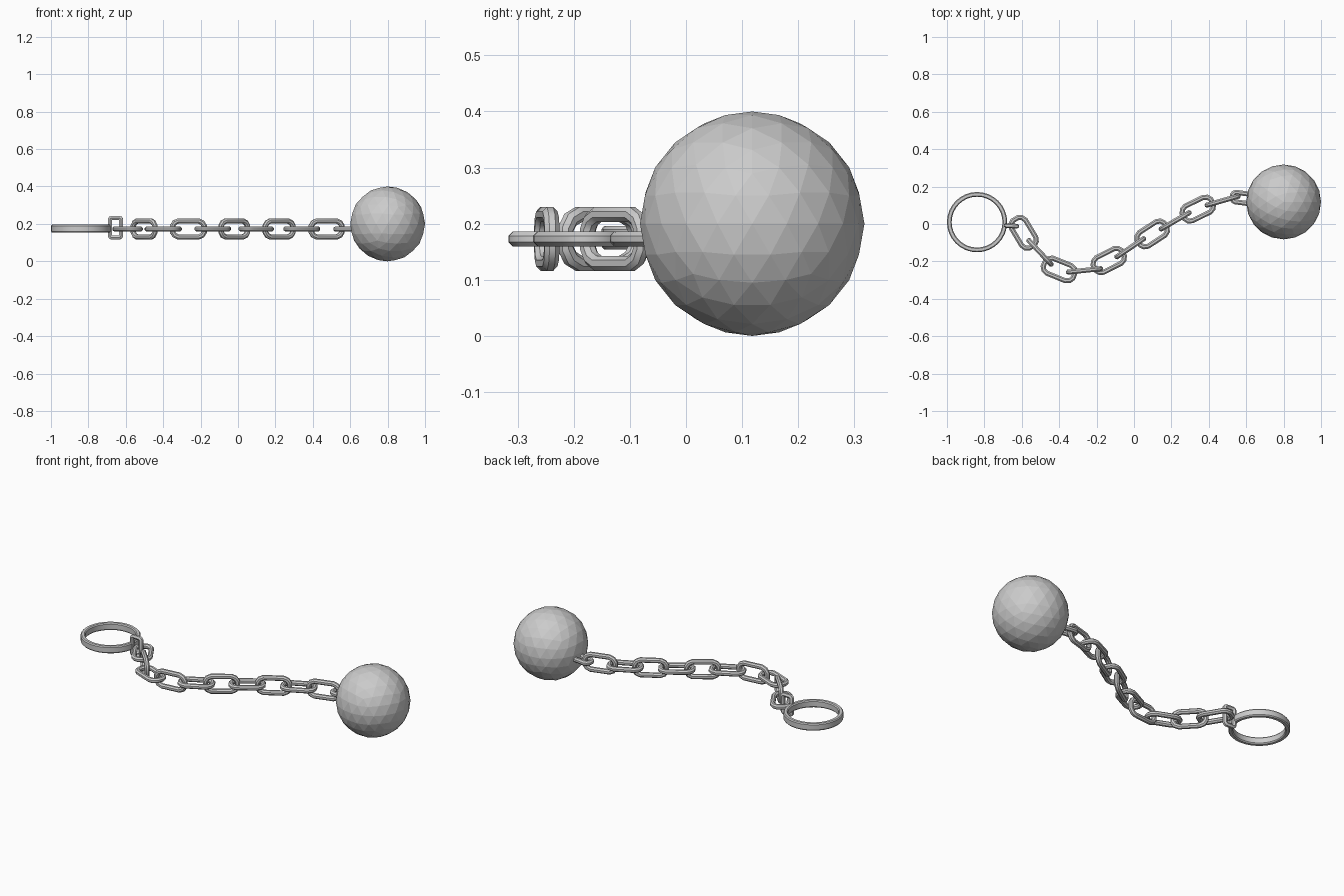
import bpy, bmesh, math
from mathutils import Vector, Matrix

if "Cube" in bpy.data.objects:
    bpy.data.objects.remove(bpy.data.objects["Cube"])

Z = 0.173


def finish(name, bm, matrix, angle=None):
    bmesh.ops.recalc_face_normals(bm, faces=bm.faces)
    bm.transform(matrix)
    me = bpy.data.meshes.new(name)
    bm.to_mesh(me)
    bm.free()
    ob = bpy.data.objects.new(name, me)
    bpy.context.collection.objects.link(ob)
    if angle:
        bpy.ops.object.select_all(action='DESELECT')
        ob.select_set(True)
        bpy.context.view_layer.objects.active = ob
        bpy.ops.object.shade_smooth_by_angle(angle=math.radians(angle))
    return ob


def link(name, x, y, turn, upright, length=0.2, width=0.116, wire=0.0145, z=Z,
         chamfer=(0.42, 0.62), sides=8):
    """Closed loop of wire swept round an elongated, chamfered outline."""
    a, b = length / 2 - wire, width / 2 - wire
    cx, cy = b * chamfer[1] * 1.2, b * chamfer[1]
    corner = [(a, b - cy), (a - cx * 0.35, b - cy * 0.35), (a - cx, b)]
    path = corner + [(-u, v) for u, v in reversed(corner)]
    path += [(-u, -v) for u, v in path]
    pts = [Vector((u, v, 0)) for u, v in path]
    n = len(pts)
    bm = bmesh.new()
    rings = []
    for i, p in enumerate(pts):
        d0 = (p - pts[i - 1]).normalized()
        d1 = (pts[(i + 1) % n] - p).normalized()
        t = (d0 + d1).normalized()
        out = Vector((t.y, -t.x, 0)) / max(0.5, t.dot(d1))
        ring = []
        for k in range(sides):
            ang = 2 * math.pi * (k + 0.5) / sides
            ring.append(bm.verts.new(p + wire * (out * math.cos(ang) + Vector((0, 0, math.sin(ang))))))
        rings.append(ring)
    for i in range(n):
        r, s = rings[i], rings[(i + 1) % n]
        for k in range(sides):
            m = (k + 1) % sides
            bm.faces.new((r[k], s[k], s[m], r[m]))
    mat = Matrix.Translation((x, y, z)) @ Matrix.Rotation(math.radians(turn), 4, 'Z')
    if upright:
        mat = mat @ Matrix.Rotation(math.pi / 2, 4, 'X')
    return finish(name, bm, mat, 40)


# Faceted iron ball
bm = bmesh.new()
bmesh.ops.create_icosphere(bm, subdivisions=3, radius=0.2)
finish("iron_ball", bm, Matrix.Translation((0.8, 0.118, 0.2)))

# Shackle ring: flat band with bevelled edges
profile = [(0.136, -0.015), (0.141, -0.021), (0.156, -0.021), (0.161, -0.015),
           (0.161, 0.015), (0.156, 0.021), (0.141, 0.021), (0.136, 0.015)]
bm = bmesh.new()
seg = 32
cols = [[bm.verts.new((r * math.cos(2 * math.pi * i / seg), r * math.sin(2 * math.pi * i / seg), h))
         for r, h in profile] for i in range(seg)]
for i in range(seg):
    c, d = cols[i], cols[(i + 1) % seg]
    for k in range(len(profile)):
        m = (k + 1) % len(profile)
        bm.faces.new((c[k], d[k], d[m], c[m]))
finish("shackle_ring", bm, Matrix.Translation((-0.839, 0.01, 0.175)), 30)

# Tall squared loop fixed to the ring
link("ring_loop", -0.655, -0.01, -3, True, 0.084, 0.13, 0.0125, 0.18, (0.2, 0.15), 6)

# Chain links, alternately flat and upright: x, y, turn
chain = [(-0.59, -0.047, -59), (-0.502, -0.152, -47), (-0.400, -0.243, -22), (-0.265, -0.248, 6),
         (-0.135, -0.195, 27), (-0.020, -0.127, 34), (0.097, -0.053, 33), (0.220, 0.017, 30),
         (0.341, 0.080, 26), (0.474, 0.125, 16)]
for i, (x, y, turn) in enumerate(chain):
    link("chain_link_%02d" % (i + 1), x, y, turn, i % 2 == 1)

# Small flat loop sunk into the ball
link("ball_loop", 0.580, 0.139, -8, False, 0.14, 0.08, 0.0145, 0.172)
